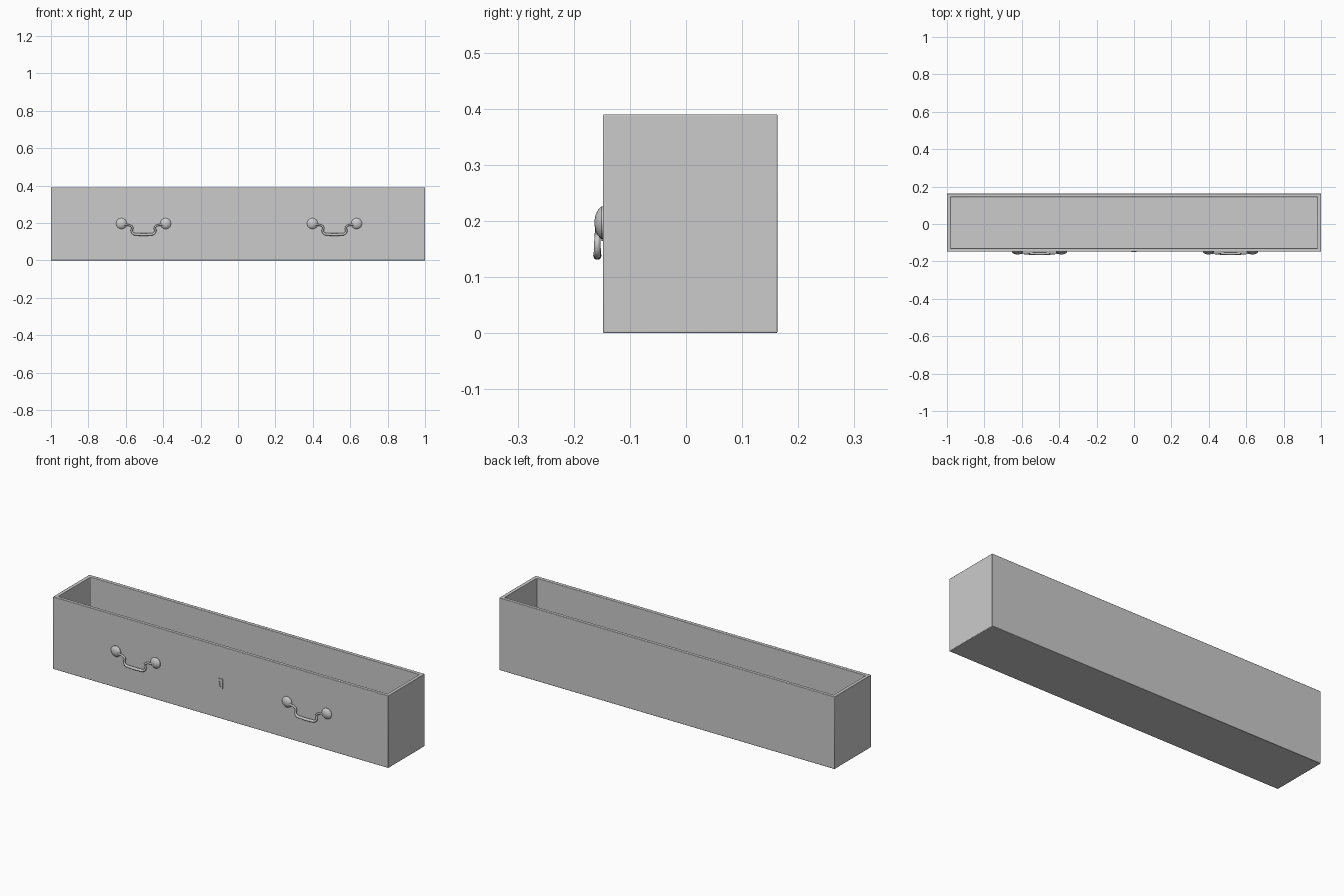
import bpy, bmesh, math
from mathutils import Matrix

if "Cube" in bpy.data.objects:
    bpy.data.objects.remove(bpy.data.objects["Cube"])

FRONT = -0.148   # y of the drawer front
BACK = 0.163
HEIGHT = 0.39
WALL = 0.026


def add_object(name, bm):
    mesh = bpy.data.meshes.new(name)
    bmesh.ops.recalc_face_normals(bm, faces=bm.faces)
    bm.to_mesh(mesh)
    bm.free()
    ob = bpy.data.objects.new(name, mesh)
    bpy.context.collection.objects.link(ob)
    return ob


def smooth(ob, angle=40):
    bpy.ops.object.select_all(action='DESELECT')
    ob.select_set(True)
    bpy.context.view_layer.objects.active = ob
    bpy.ops.object.shade_smooth_by_angle(angle=math.radians(angle))


# Open drawer box: inset the top face, then sink it to the floor
bm = bmesh.new()
bmesh.ops.create_cube(bm, size=1, matrix=Matrix.Translation((0, (FRONT + BACK) / 2, HEIGHT / 2))
                      @ Matrix.Diagonal((2, BACK - FRONT, HEIGHT, 1)))
bm.normal_update()
top = max(bm.faces, key=lambda f: f.calc_center_median().z)
bmesh.ops.inset_region(bm, faces=[top], thickness=WALL)
res = bmesh.ops.extrude_discrete_faces(bm, faces=[top])
bmesh.ops.translate(bm, verts=res['faces'][0].verts, vec=(0, 0, WALL - HEIGHT))
drawer = add_object("drawer_box", bm)
bevel = drawer.modifiers.new("soft_edges", 'BEVEL')
bevel.width = 0.0025
bevel.segments = 2
smooth(drawer, 30)


# Domed knob: a lathed profile of (radius, distance out from the front)
def knob(name, x, z):
    profile = [(0.029, -0.003), (0.029, 0.003), (0.026, 0.006), (0.021, 0.010),
               (0.014, 0.013), (0.007, 0.0146), (0, 0.015)]
    bm = bmesh.new()
    vs = [bm.verts.new((x + r, FRONT - d, z)) for r, d in profile]
    es = [bm.edges.new(pair) for pair in zip(vs, vs[1:])]
    bmesh.ops.spin(bm, geom=vs + es, cent=(x, FRONT, z), axis=(0, 1, 0),
                   angle=2 * math.pi, steps=24)
    bmesh.ops.remove_doubles(bm, verts=bm.verts, dist=1e-5)
    smooth(add_object(name, bm))


# Drop handle: round tube along a mirrored path of (x, out, z, thickness)
def bail(name, cx):
    half = [(0.112, 0.007, 0.195, 0.8), (0.092, 0.008, 0.190, 0.8),
            (0.073, 0.009, 0.187, 0.8), (0.060, 0.0095, 0.176, 0.8),
            (0.063, 0.010, 0.158, 0.9), (0.054, 0.010, 0.143, 1.0),
            (0.030, 0.010, 0.139, 1.1)]
    path = [(-x, d, z, t) for x, d, z, t in half] + [(0, 0.010, 0.138, 1.15)] + half[::-1]
    cu = bpy.data.curves.new(name, 'CURVE')
    cu.dimensions = '3D'
    cu.bevel_depth = 0.0065
    cu.bevel_resolution = 3
    cu.use_fill_caps = True
    cu.resolution_u = 5
    sp = cu.splines.new('BEZIER')
    sp.bezier_points.add(len(path) - 1)
    for p, (x, d, z, t) in zip(sp.bezier_points, path):
        p.co = (cx + x, FRONT - d, z)
        p.radius = t
        p.handle_left_type = p.handle_right_type = 'AUTO'
    ob = bpy.data.objects.new(name, cu)
    bpy.context.collection.objects.link(ob)
    bpy.ops.object.select_all(action='DESELECT')
    ob.select_set(True)
    bpy.context.view_layer.objects.active = ob
    bpy.ops.object.convert(target='MESH')
    smooth(bpy.context.object)


for side, cx in (("left", -0.505), ("right", 0.516)):
    bail(side + "_handle", cx)
    for end, dx in (("outer", -1), ("inner", 1)):
        s = dx if side == "left" else -dx
        knob(f"{side}_{end}_knob", cx + 0.118 * s, 0.197)

# Keyhole plate: flat outline with a keyhole-shaped opening
plate = bpy.data.curves.new("keyhole_plate", 'CURVE')
plate.dimensions = '2D'
plate.fill_mode = 'BOTH'
plate.extrude = 0.002
hole = [(0.007 * math.cos(math.radians(a)), 0.010 + 0.007 * math.sin(math.radians(a)))
        for a in range(-60, 241, 25)] + [(-0.004, -0.017), (0.004, -0.017)]
for outline in ([(-0.014, -0.026), (0.014, -0.026), (0.014, 0.026), (-0.014, 0.026)], hole):
    sp = plate.splines.new('POLY')
    sp.points.add(len(outline) - 1)
    for p, (x, y) in zip(sp.points, outline):
        p.co = (x, y, 0, 1)
    sp.use_cyclic_u = True
ob = bpy.data.objects.new("keyhole_plate", plate)
bpy.context.collection.objects.link(ob)
ob.location = (0, FRONT - 0.001, 0.19)
ob.rotation_euler = (math.pi / 2, 0, 0)
